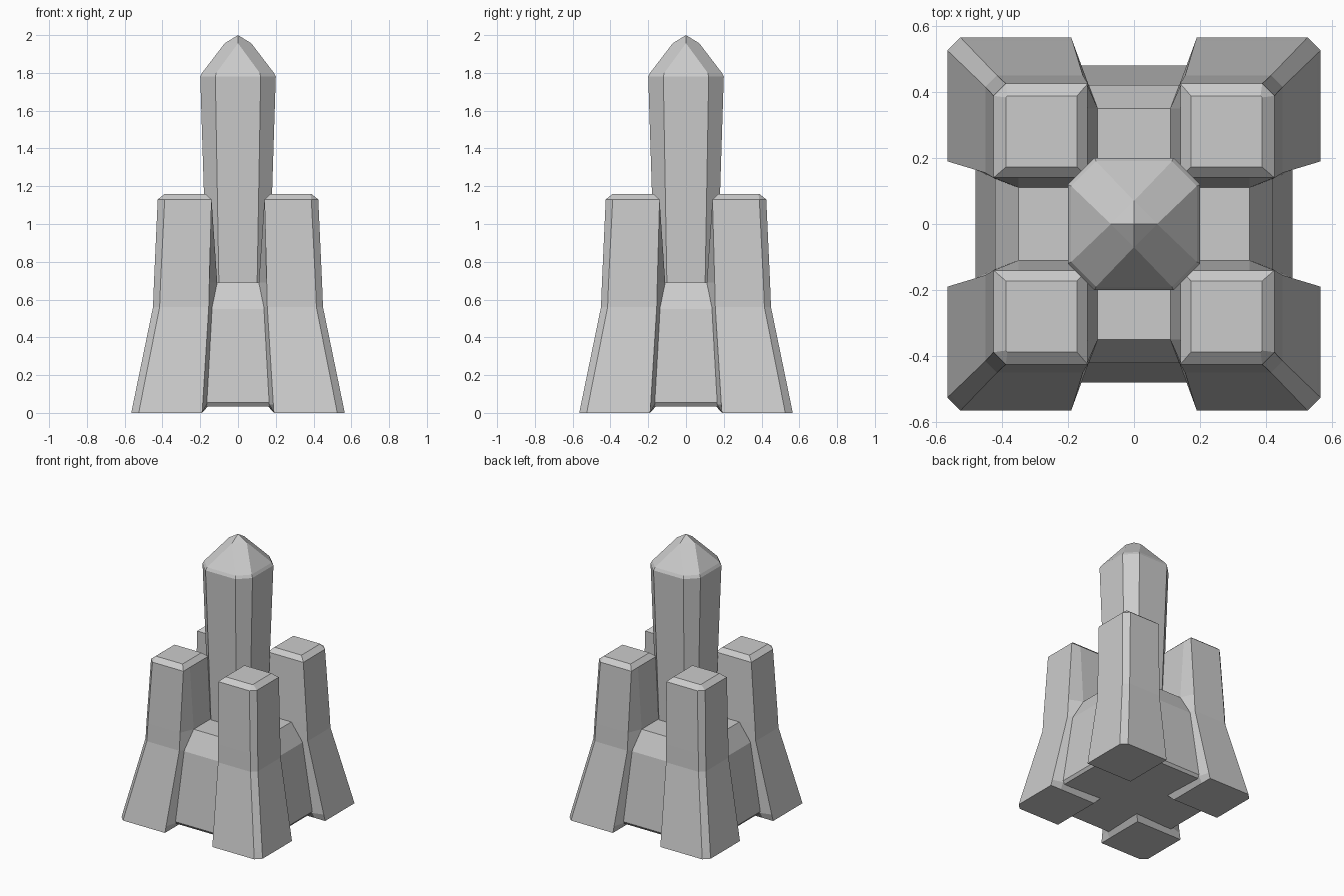
import bpy, bmesh

if "Cube" in bpy.data.objects:
    bpy.data.objects.remove(bpy.data.objects["Cube"])

stone = bpy.data.materials.new("light_grey_stone")
stone.diffuse_color = (0.6, 0.6, 0.6, 1)
stone.use_nodes = True
stone.node_tree.nodes["Principled BSDF"].inputs["Base Color"].default_value = stone.diffuse_color


def finish(name, bm):
    bmesh.ops.recalc_face_normals(bm, faces=bm.faces)
    mesh = bpy.data.meshes.new(name)
    bm.to_mesh(mesh)
    bm.free()
    mesh.materials.append(stone)
    obj = bpy.data.objects.new(name, mesh)
    bpy.context.collection.objects.link(obj)
    return obj


def loft(name, rings):
    """Skin a stack of closed rings and cap both ends."""
    bm = bmesh.new()
    loops = [[bm.verts.new(p) for p in ring] for ring in rings]
    n = len(loops[0])
    for lo, hi in zip(loops, loops[1:]):
        for i in range(n):
            j = (i + 1) % n
            bm.faces.new((lo[i], lo[j], hi[j], hi[i]))
    bm.faces.new(loops[0][::-1])
    bm.faces.new(loops[-1])
    return finish(name, bm)


# Corner towers: z, inner corner, wall crease (a, b), front edge, outer side, chamfer start
levels = [
    (0.00, .190, .190, .48, .190, .565, .525),
    (0.045, .150, .165, .48, .187, .556, .517),
    (0.56, .120, .137, .42, .155, .450, .415),
    (0.69, .110, .110, .35, .152, .445, .410),
    (1.13, .140, .140, .35, .140, .425, .388),
    (1.16, .172, .172, .35, .172, .388, .383),
]
rings = [[(i, i, z), (b, a, z), (o, e, z), (o, k, z), (k, o, z), (e, o, z), (a, b, z)]
         for z, i, a, b, e, o, k in levels]
tower = loft("corner_towers", rings)
mirror = tower.modifiers.new("four_corners", "MIRROR")
mirror.use_axis = (True, True, False)
mirror.use_clip = False
mirror.use_mirror_merge = False

# Crossed base walls between the towers
profile = [(.465, .035), (.48, .055), (.42, .55), (.35, .69)]
outline = profile + [(-y, z) for y, z in reversed(profile)]
w = 0.17
loft("base_wall_front_back", [[(x, y, z) for y, z in outline] for x in (-w, w)])
loft("base_wall_sides", [[(y, x, z) for y, z in outline] for x in (-w, w)])


# Central octagonal spire with a faceted tip
def octagon(r, f, z):
    return [(sx * p, sy * q, z) for p, q in ((r, f), (f, r))
            for sx in (-1, 1) for sy in (-1, 1)]


points = octagon(.163, .10, .62) + octagon(.20, .12, 1.78) + octagon(.19, .115, 1.80)
points += [(.07, 0, 1.957), (-.07, 0, 1.957), (0, .07, 1.957), (0, -.07, 1.957), (0, 0, 2)]
bm = bmesh.new()
for p in points:
    bm.verts.new(p)
bmesh.ops.convex_hull(bm, input=bm.verts)
bmesh.ops.dissolve_limit(bm, angle_limit=0.03, verts=bm.verts, edges=bm.edges)
finish("central_spire", bm)
